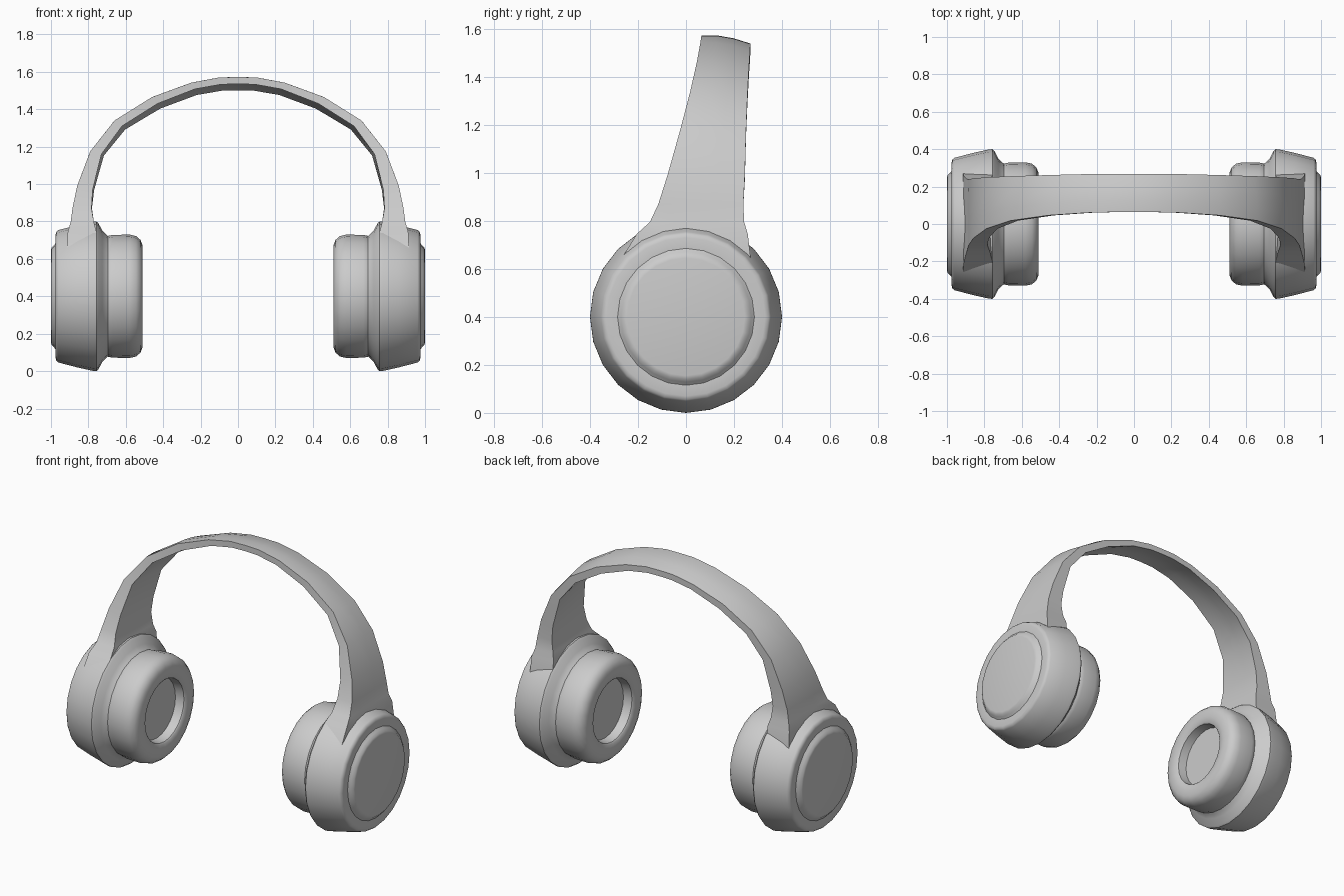
import bpy, bmesh, math

if "Cube" in bpy.data.objects:
    bpy.data.objects.remove(bpy.data.objects["Cube"])

CUP_Z = 0.4
SEGS = 24


def finish(name, bm, angle):
    bmesh.ops.remove_doubles(bm, verts=bm.verts, dist=1e-5)
    bmesh.ops.recalc_face_normals(bm, faces=bm.faces)
    me = bpy.data.meshes.new(name)
    bm.to_mesh(me)
    bm.free()
    ob = bpy.data.objects.new(name, me)
    bpy.context.collection.objects.link(ob)
    bpy.ops.object.select_all(action='DESELECT')
    ob.select_set(True)
    bpy.context.view_layer.objects.active = ob
    bpy.ops.object.shade_smooth_by_angle(angle=math.radians(angle))
    return ob


def lathe(name, profile):
    """Spin (x, radius) points about the ear axis and mirror to the other side."""
    bm = bmesh.new()
    rings = []
    for x, r in profile:
        ring = []
        for i in range(SEGS):
            a = 2 * math.pi * i / SEGS
            ring.append(bm.verts.new((x, r * math.sin(a), CUP_Z + r * math.cos(a))))
        rings.append(ring)
    for a, b in zip(rings, rings[1:]):
        for i in range(SEGS):
            j = (i + 1) % SEGS
            bm.faces.new((a[i], a[j], b[j], b[i]))
    bm.faces.new(rings[0])
    bm.faces.new(rings[-1])
    ob = finish(name, bm, 40)
    ob.modifiers.new("other_side", 'MIRROR')
    return ob


# Ear cup shells with raised outer disc
lathe("ear_cup_shell", [
    (1.0, 0.245), (0.997, 0.26), (0.985, 0.272), (0.974, 0.285), (0.975, 0.33),
    (0.971, 0.345), (0.96, 0.354), (0.86, 0.38), (0.775, 0.399), (0.757, 0.40),
    (0.746, 0.39), (0.725, 0.35), (0.705, 0.33), (0.68, 0.31)])

# Ear cushions with recessed centre
lathe("ear_cushion", [
    (0.72, 0.30), (0.70, 0.322), (0.67, 0.328), (0.58, 0.33), (0.545, 0.322),
    (0.522, 0.302), (0.511, 0.275), (0.51, 0.24), (0.513, 0.205),
    (0.52, 0.197), (0.575, 0.19)])

# Headband half stations: outer x, z, inner x, z, front y, back y, inward lean at back
half = [
    (0.00, 1.572, 0.00, 1.535, 0.065, 0.268, 0.034),
    (0.10, 1.570, 0.09, 1.533, 0.064, 0.268, 0.034),
    (0.25, 1.542, 0.23, 1.508, 0.060, 0.267, 0.033),
    (0.46, 1.465, 0.43, 1.430, 0.046, 0.262, 0.030),
    (0.66, 1.340, 0.62, 1.310, 0.018, 0.256, 0.025),
    (0.79, 1.175, 0.73, 1.160, -0.025, 0.250, 0.015),
    (0.86, 0.990, 0.777, 0.970, -0.077, 0.245, 0.008),
    (0.885, 0.870, 0.783, 0.870, -0.115, 0.239, 0.002),
    (0.895, 0.795, 0.770, 0.795, -0.150, 0.242, 0.0),
    (0.910, 0.745, 0.757, 0.745, -0.205, 0.257, 0.0),
    (0.915, 0.640, 0.757, 0.640, -0.270, 0.270, 0.0)]
stations = [(-s[0], s[1], -s[2]) + s[3:] for s in reversed(half[1:])] + half

# Headband loft
bm = bmesh.new()
loops = []
for n, (xo, zo, xi, zi, yf, yb, lean) in enumerate(stations):
    a, b = stations[max(n - 1, 0)], stations[min(n + 1, len(stations) - 1)]
    tx, tz = b[0] - a[0], b[1] - a[1]
    d = math.hypot(tx, tz)
    nx, nz = tz / d, -tx / d          # inward normal
    ts = (0, 0.3, 0.65, 1)
    bulge = (0, -0.006, 0.35, 1)      # slightly crowned cross-section

    def pt(x, z, t, k):
        off = lean * k
        return bm.verts.new((x + nx * off, yf + (yb - yf) * t, z + nz * off))
    outer = [pt(xo, zo, t, k) for t, k in zip(ts, bulge)]
    inner = [pt(xi, zi, t, k) for t, k in zip(ts, bulge)]
    loops.append(outer + inner[::-1])
for a, b in zip(loops, loops[1:]):
    for i in range(8):
        j = (i + 1) % 8
        bm.faces.new((a[i], a[j], b[j], b[i]))
bm.faces.new(loops[0])
bm.faces.new(loops[-1])
finish("headband", bm, 40)
